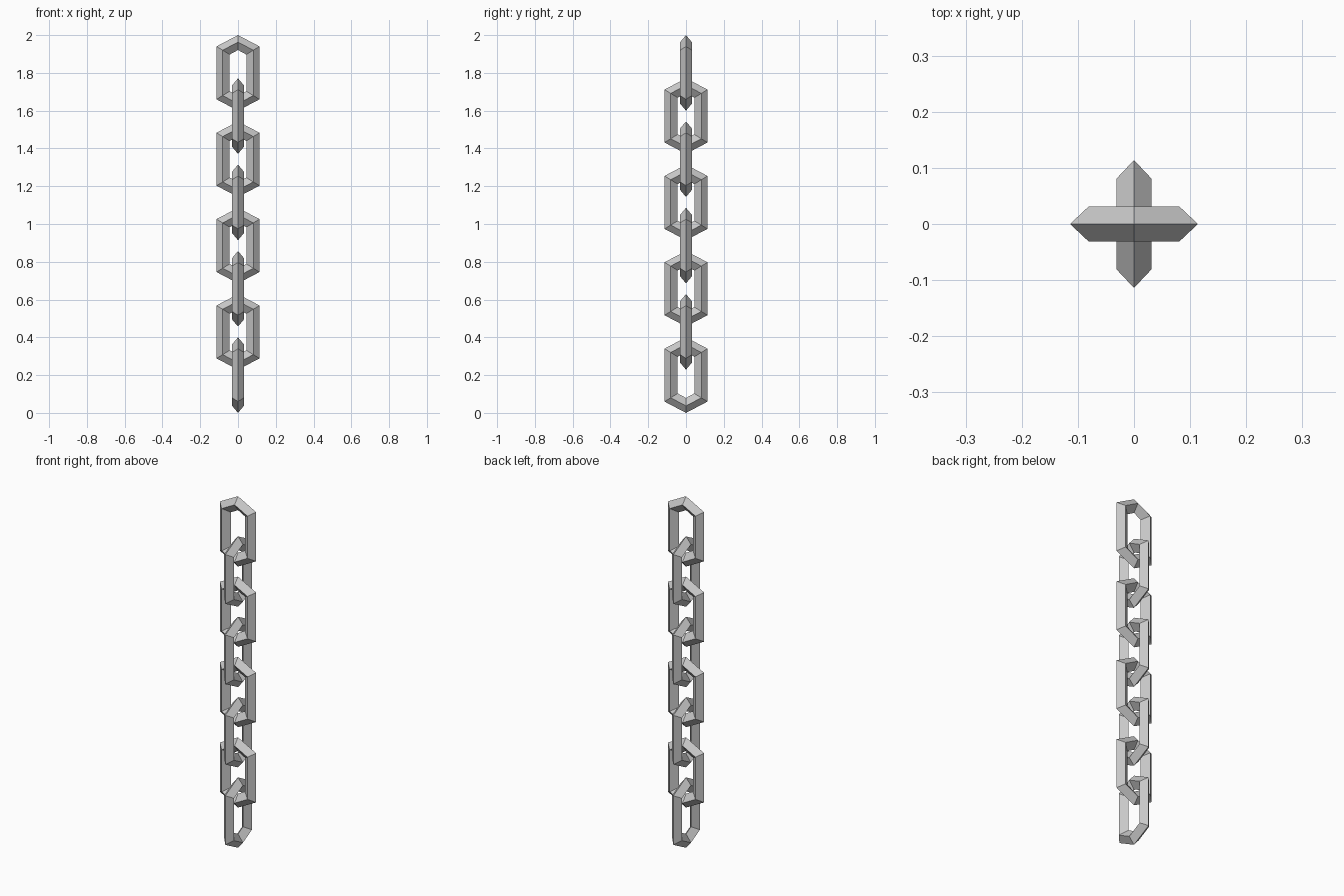
import bpy
import math

cube = bpy.data.objects.get("Cube")
if cube:
    bpy.data.objects.remove(cube, do_unlink=True)

# Dull steel colour shared by all links
steel = bpy.data.materials.new("dull_steel")
steel.use_nodes = True
colour = (0.58, 0.58, 0.58, 1)
steel.diffuse_color = colour
steel.node_tree.nodes["Principled BSDF"].inputs["Base Color"].default_value = colour

LINKS = 8
LINK_HEIGHT = 0.4
THICKNESS = 0.031
PITCH = (2 - LINK_HEIGHT) / (LINKS - 1)


def hexagon(half_width, half_height, shoulder, y):
    """Stretched hexagon outline, pointed at the top and bottom."""
    return [(0, y, half_height), (half_width, y, shoulder),
            (half_width, y, -shoulder), (0, y, -half_height),
            (-half_width, y, -shoulder), (-half_width, y, shoulder)]


# One link: a diamond section swept round a stretched hexagon
rings = [hexagon(0.114, 0.2, 0.14, 0),
         hexagon(0.081, 0.163, 0.12, THICKNESS),
         hexagon(0.044, 0.121, 0.097, 0),
         hexagon(0.081, 0.163, 0.12, -THICKNESS)]
verts = [v for ring in rings for v in ring]
faces = []
for r in range(4):
    a, b = r * 6, (r + 1) % 4 * 6
    for i in range(6):
        j = (i + 1) % 6
        faces.append((a + i, b + i, b + j, a + j))

link_mesh = bpy.data.meshes.new("chain_link")
link_mesh.from_pydata(verts, [], faces)
link_mesh.materials.append(steel)
link_mesh.update()

# Hang the links, turning every second one a quarter turn
for n in range(LINKS):
    link = bpy.data.objects.new(f"chain_link_{n + 1}", link_mesh)
    link.location.z = 2 - LINK_HEIGHT / 2 - n * PITCH
    link.rotation_euler.z = math.pi / 2 * (n % 2)
    bpy.context.collection.objects.link(link)

# Make all normals point outward
import bmesh
bm = bmesh.new()
bm.from_mesh(link_mesh)
bmesh.ops.recalc_face_normals(bm, faces=bm.faces)
bm.to_mesh(link_mesh)
bm.free()
